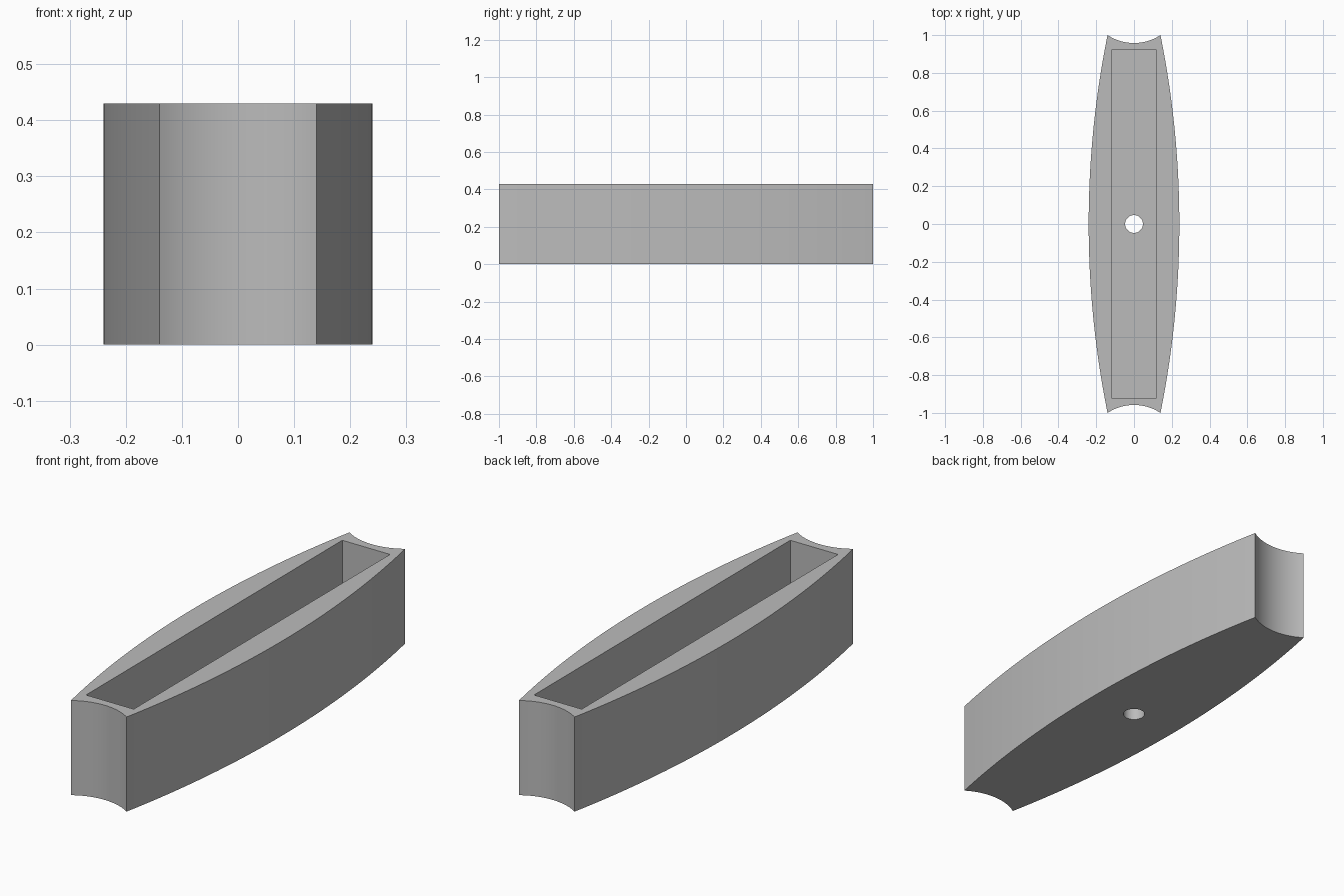
import bpy
import math

HEIGHT = 0.43
FLOOR = 0.08          # thickness under the pocket
CORNER = 0.14         # half width at the ends
BULGE = 0.10          # how far the long sides bow out
DISH = 0.042          # how far the ends curve in

if "Cube" in bpy.data.objects:
    bpy.data.objects.remove(bpy.data.objects["Cube"], do_unlink=True)

grey = bpy.data.materials.new("plain grey")
grey.use_nodes = True
grey.diffuse_color = (0.5, 0.5, 0.5, 1)
grey.node_tree.nodes["Principled BSDF"].inputs["Base Color"].default_value = (0.5, 0.5, 0.5, 1)


def arc(half, sag, steps):
    """Points (along, offset) of a circular arc, from -half to +half."""
    radius = (half * half + sag * sag) / (2 * sag)
    reach = math.asin(half / radius)
    angles = [reach * (2 * i / steps - 1) for i in range(steps)]
    return [(radius * math.sin(a), radius * math.cos(a) - radius + sag) for a in angles]


def prism(name, outline, z0, z1):
    """Extrude a counter-clockwise outline between two heights."""
    n = len(outline)
    verts = [(x, y, z) for z in (z0, z1) for x, y in outline]
    faces = [(i, (i + 1) % n, n + (i + 1) % n, n + i) for i in range(n)]
    faces += [tuple(reversed(range(n))), tuple(range(n, 2 * n))]
    mesh = bpy.data.meshes.new(name)
    mesh.from_pydata(verts, [], faces)
    mesh.materials.append(grey)
    obj = bpy.data.objects.new(name, mesh)
    bpy.context.collection.objects.link(obj)
    return obj


# Body outline: bowed right half and dished end, then turned half way round
half = [(CORNER + d, t) for t, d in arc(1, BULGE, 48)]
half += [(-t, 1 - d) for t, d in arc(CORNER, DISH, 24)]
outline = half + [(-x, -y) for x, y in half]
body = prism("body", outline, 0, HEIGHT)

# Cutters: open rectangular pocket and round drain hole
pocket = prism("pocket_cutter", [(-0.12, -0.92), (0.12, -0.92), (0.12, 0.92), (-0.12, 0.92)],
               FLOOR, HEIGHT + 0.1)
circle = [2 * math.pi * i / 48 for i in range(48)]
hole = prism("hole_cutter", [(0.047 * math.cos(a), 0.047 * math.sin(a)) for a in circle],
             -0.1, FLOOR + 0.1)

bpy.ops.object.select_all(action='DESELECT')
bpy.context.view_layer.objects.active = body
body.select_set(True)
for cutter in (pocket, hole):
    cutter.hide_render = True
    mod = body.modifiers.new(cutter.name, 'BOOLEAN')
    mod.operation = 'DIFFERENCE'
    mod.solver = 'EXACT'
    mod.object = cutter
    bpy.ops.object.modifier_apply(modifier=mod.name)
    bpy.data.objects.remove(cutter, do_unlink=True)

# Smooth curved walls, crisp edges
bpy.ops.object.shade_smooth_by_angle(angle=math.radians(30))
